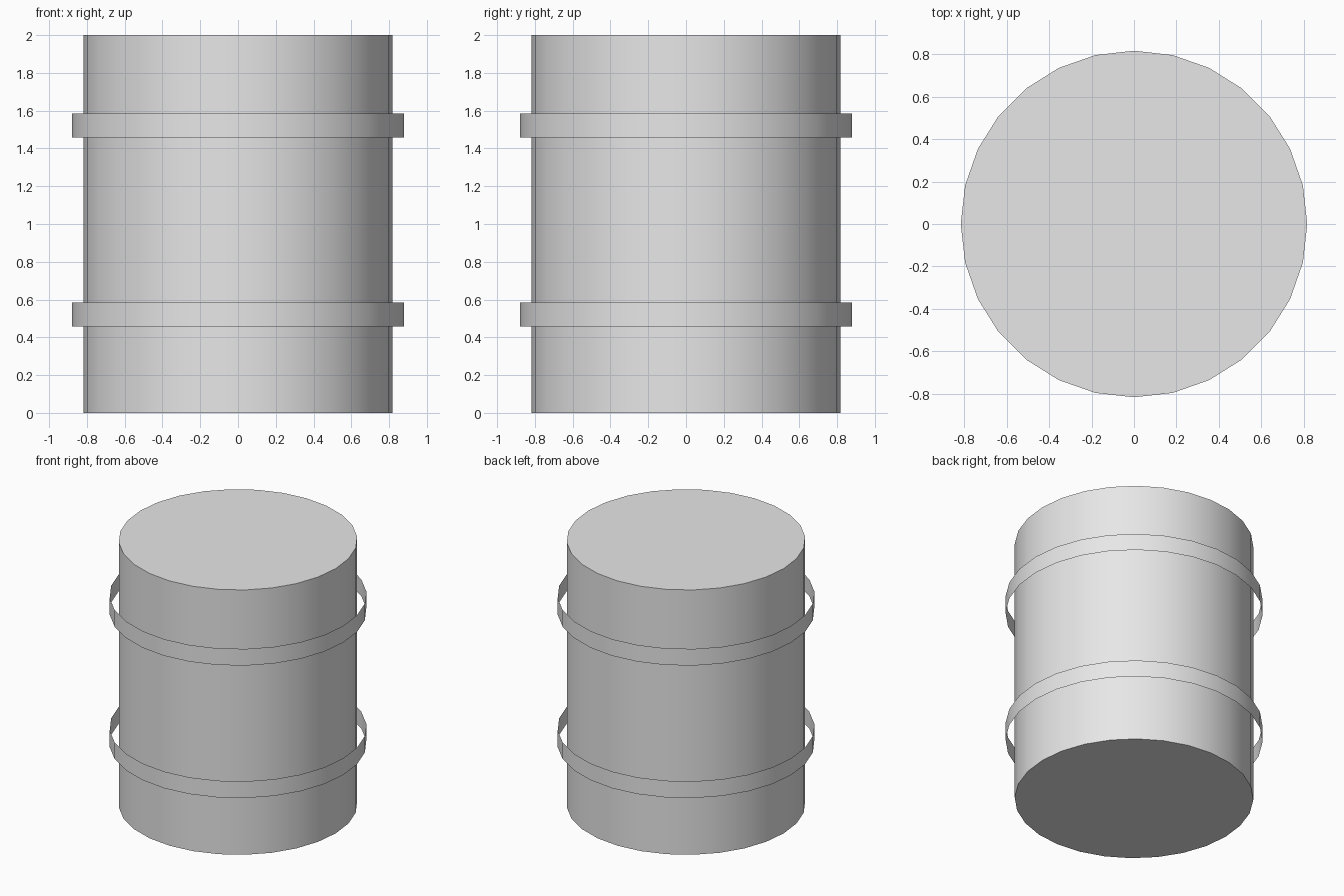
import bpy
import math

SIDES = 28

default = bpy.data.objects.get("Cube")
if default:
    bpy.data.objects.remove(default, do_unlink=True)

# Single plain grey
GREY = (0.8, 0.8, 0.8, 1.0)
grey = bpy.data.materials.new("light_grey")
grey.use_nodes = True
grey.diffuse_color = GREY
grey.node_tree.nodes["Principled BSDF"].inputs["Base Color"].default_value = GREY


def add_tube(name, radius, bottom, top, cap):
    """Upright cylinder between two heights, capped or open-ended."""
    bpy.ops.mesh.primitive_cylinder_add(
        vertices=SIDES, radius=radius, depth=top - bottom,
        end_fill_type=cap, location=(0, 0, (bottom + top) / 2))
    obj = bpy.context.object
    obj.name = name
    obj.data.materials.append(grey)
    bpy.ops.object.shade_smooth_by_angle(angle=math.radians(30))
    return obj


# Closed drum body
add_tube("barrel_body", 0.817, 0.0, 2.0, 'NGON')

# Thin open hoops standing clear of the body
for name, bottom in (("lower_hoop", 0.458), ("upper_hoop", 1.458)):
    add_tube(name, 0.88, bottom, bottom + 0.126, 'NOTHING')
